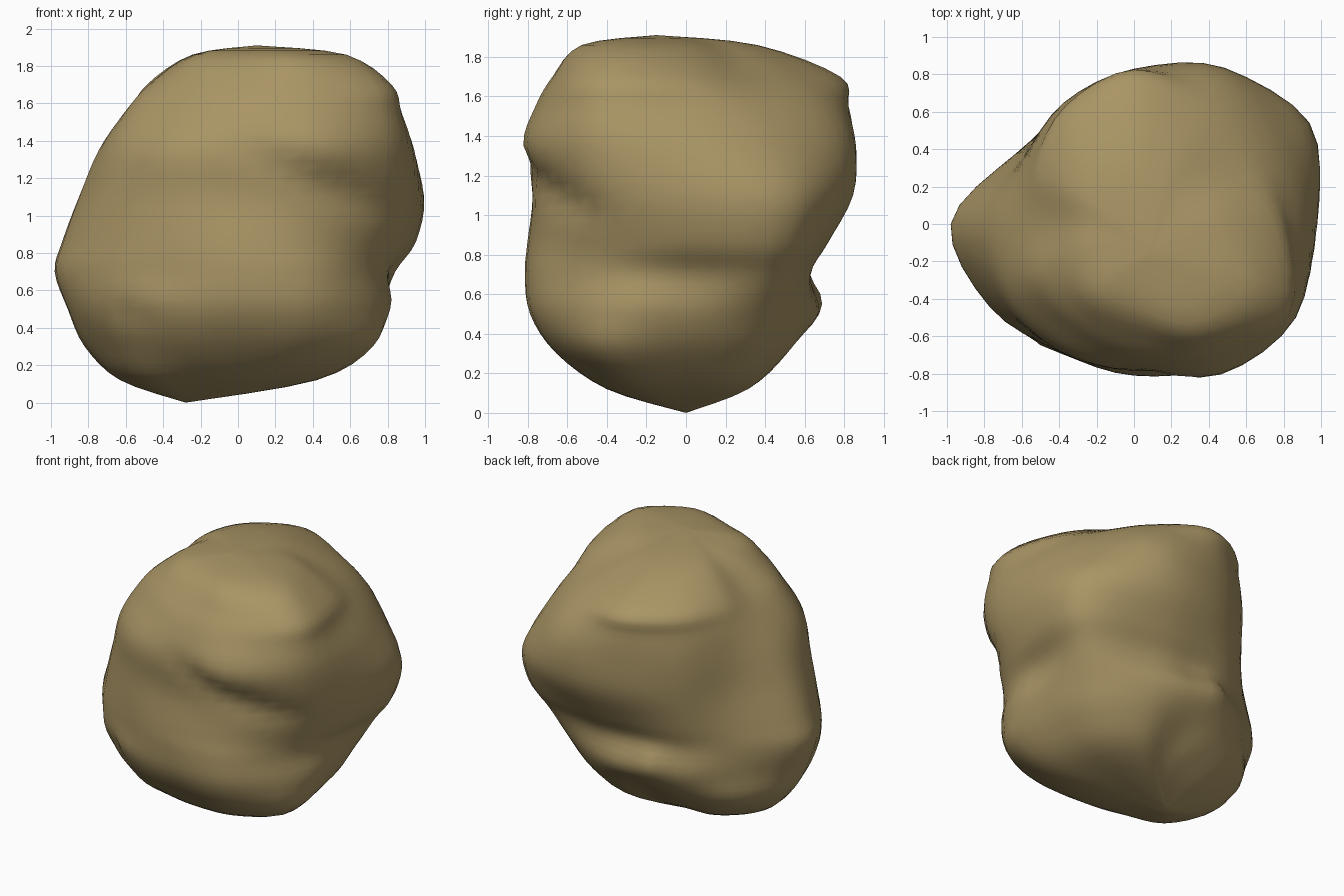
import bpy, bmesh, math
from mathutils import Vector

if "Cube" in bpy.data.objects:
    bpy.data.objects.remove(bpy.data.objects["Cube"])

# Horizontal slices of the boulder: height -> radius every 30 degrees from +x towards +y
SLICES = {
    0.12: (.40, .40, .36, .28, .31, .47, .63, .58, .43, .40, .43, .47),
    0.30: (.67, .65, .58, .48, .55, .70, .82, .75, .66, .64, .73, .81),
    0.50: (.79, .79, .70, .67, .68, .73, .91, .87, .78, .78, .86, .87),
    0.70: (.81, .93, .71, .62, .66, .74, .98, .89, .79, .81, .87, .85),
    0.86: (.92, 1.04, .81, .70, .70, .73, .94, .87, .79, .80, .85, .88),
    1.10: (.98, 1.08, .95, .81, .74, .70, .85, .83, .78, .77, .85, .96),
    1.35: (.94, .95, .95, .83, .75, .68, .74, .78, .78, .79, .93, 1.0),
    1.55: (.84, .80, .84, .82, .73, .64, .60, .67, .67, .72, .86, .97),
    1.70: (.75, .61, .66, .78, .69, .56, .45, .54, .57, .62, .77, .92),
    1.86: (.44, .30, .32, .36, .33, .28, .23, .28, .40, .44, .61, .67),
}
BOTTOM, TOP = Vector((-.28, .0, .0)), Vector((.10, -.15, 1.91))
STEPS = 4


def smooth(a, b, c, d, t):
    """Catmull-Rom point between b and c."""
    return .5 * (2*b + (c - a)*t + (2*a - 5*b + 4*c - d)*t*t + (3*b - a - 3*c + d)*t**3)


def ring(z, radii):
    pts = [Vector((r*math.cos(math.radians(30*i)), r*math.sin(math.radians(30*i)), z))
           for i, r in enumerate(radii)]
    return [smooth(pts[i-1], pts[i], pts[(i+1) % 12], pts[(i+2) % 12], s/STEPS)
            for i in range(12) for s in range(STEPS)]


n = 12*STEPS
rings = [[BOTTOM]*n] + [ring(z, r) for z, r in SLICES.items()] + [[TOP]*n]
last = len(rings) - 1

# Refine between the slices
rows = []
for k in range(last):
    for s in range(STEPS):
        a, b, c, d = rings[max(k-1, 0)], rings[k], rings[k+1], rings[min(k+2, last)]
        rows.append([smooth(a[i], b[i], c[i], d[i], s/STEPS) for i in range(n)])
rows = rows[1:]

# Knob on the back, lump on the right side, dent and ridge low on the front left
LUMPS = [(Vector((-.15, .66, .61)), .10, .05), (Vector((.80, -.22, .56)), .12, .02),
         (Vector((-.62, -.56, .48)), .09, -.03), (Vector((-.45, -.63, .55)), .07, .02)]


def crease(p):
    """Slanting crease across the upper front, dying out at both ends."""
    if p.y > -.35 or p.x < -.1:
        return 0
    across = p.z - (1.38 - .45*p.x)
    end = min(1, max(0, (p.x + .1)/.3)) * min(1, max(0, (-.35 - p.y)/.2))
    return -.04 * end * math.exp(-(across/.09)**2)


bm = bmesh.new()
verts = []
for row in rows:
    line = []
    for p in row:
        out = Vector((p.x, p.y, 0)).normalized()
        q = p + out * crease(p)
        for centre, size, height in LUMPS:
            q += out * height * math.exp(-((p - centre).length / size)**2)
        q.z = min(max(q.z, 0), 1.91)
        line.append(bm.verts.new(q))
    verts.append(line)
low, high = bm.verts.new(BOTTOM), bm.verts.new(TOP)
for i in range(n):
    j = (i + 1) % n
    for lo, hi in zip(verts, verts[1:]):
        bm.faces.new((lo[i], lo[j], hi[j], hi[i]))
    bm.faces.new((low, verts[0][j], verts[0][i]))
    bm.faces.new((high, verts[-1][i], verts[-1][j]))
bmesh.ops.recalc_face_normals(bm, faces=bm.faces)
for f in bm.faces:
    f.smooth = True

mesh = bpy.data.meshes.new("boulder")
bm.to_mesh(mesh)
bm.free()
stone = bpy.data.materials.new("tan stone")
stone.diffuse_color = (.40, .30, .13, 1)
stone.use_nodes = True
stone.node_tree.nodes["Principled BSDF"].inputs["Base Color"].default_value = stone.diffuse_color
mesh.materials.append(stone)
bpy.context.collection.objects.link(bpy.data.objects.new("boulder", mesh))
